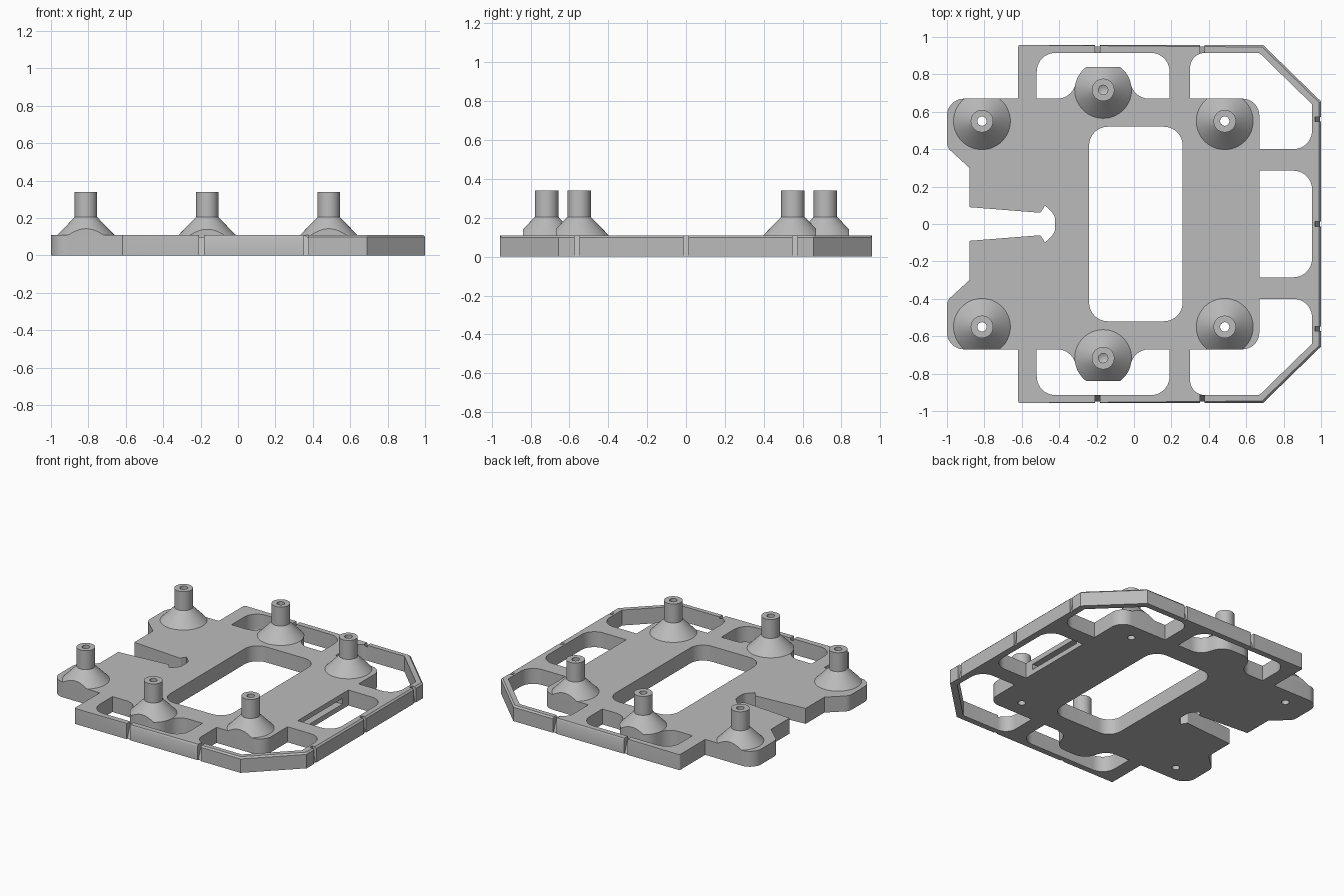
import bpy, bmesh, math
from mathutils import Vector

if "Cube" in bpy.data.objects:
    bpy.data.objects.remove(bpy.data.objects["Cube"], do_unlink=True)

THICK = 0.11

grey = bpy.data.materials.new("mid_grey")
grey.use_nodes = True
grey.diffuse_color = (0.5, 0.5, 0.5, 1)
grey.node_tree.nodes["Principled BSDF"].inputs["Base Color"].default_value = (0.5, 0.5, 0.5, 1)


def make_object(name, bm):
    bmesh.ops.recalc_face_normals(bm, faces=bm.faces)
    mesh = bpy.data.meshes.new(name)
    bm.to_mesh(mesh)
    bm.free()
    mesh.materials.append(grey)
    obj = bpy.data.objects.new(name, mesh)
    bpy.context.collection.objects.link(obj)
    return obj


def activate(obj):
    bpy.ops.object.select_all(action='DESELECT')
    obj.select_set(True)
    bpy.context.view_layer.objects.active = obj


def rounded(corners, steps=10):
    """Round each (x, y, radius) corner of a polygon with an arc."""
    out = []
    for i, (x, y, r) in enumerate(corners):
        p = Vector((x, y))
        if r == 0:
            out.append(p)
            continue
        a = (Vector(corners[i - 1][:2]) - p).normalized()
        b = (Vector(corners[(i + 1) % len(corners)][:2]) - p).normalized()
        half = a.angle(b) / 2
        centre = p + (a + b).normalized() * r / math.sin(half)
        start = p + a * r / math.tan(half) - centre
        end = p + b * r / math.tan(half) - centre
        sweep = start.angle(end)
        for k in range(steps + 1):
            t = k / steps
            out.append(centre + (start * math.sin((1 - t) * sweep)
                                 + end * math.sin(t * sweep)) / math.sin(sweep))
    return out


def prism(bm, points, z0, z1):
    low = [bm.verts.new((p[0], p[1], z0)) for p in points]
    high = [bm.verts.new((p[0], p[1], z1)) for p in points]
    bm.faces.new(low)
    bm.faces.new(high)
    for i in range(len(low)):
        bm.faces.new((low[i - 1], low[i], high[i], high[i - 1]))


def mirror_y(corners):
    return [(x, -y, r) for x, y, r in reversed(corners)]


def cut(target, cutter):
    mod = target.modifiers.new("cut", 'BOOLEAN')
    mod.operation = 'DIFFERENCE'
    mod.solver = 'EXACT'
    mod.object = cutter
    activate(target)
    bpy.ops.object.modifier_apply(modifier=mod.name)
    bpy.data.objects.remove(cutter, do_unlink=True)


# Base plate outline, with ears and a keyhole slot on one side
half = [(-0.422, 0.045, 0.06), (-0.475, 0.10, 0), (-0.5, 0.06, 0.012), (-0.88, 0.09, 0),
        (-0.88, 0.30, 0), (-1, 0.41, 0.06), (-1, 0.67, 0.09), (-0.62, 0.67, 0),
        (-0.62, 0.957, 0.012), (0.69, 0.957, 0), (1, 0.655, 0)]
bm = bmesh.new()
prism(bm, rounded(half + mirror_y(half)), 0, THICK)


def on_rim(v):
    return v.co.z > THICK / 2 and (abs(v.co.y) > 0.956 or v.co.x > 0.99)


# Chamfer along the top of the outer rim
bmesh.ops.bevel(bm, geom=[e for e in bm.edges if all(on_rim(v) for v in e.verts)],
                offset=0.011, segments=1, affect='EDGES')
plate = make_object("base_plate", bm)

# Windows through the plate
side_window = [(-0.52, 0.67, 0), (-0.52, 0.915, 0.1), (0.19, 0.915, 0.1), (0.19, 0.67, 0),
               (0.01, 0.67, 0.1), (-0.05, 0.84, 0.1), (-0.28, 0.84, 0.1), (-0.34, 0.67, 0.1)]
corner_window = [(0.30, 0.67, 0), (0.30, 0.915, 0.08), (0.67, 0.915, 0), (0.952, 0.64, 0),
                 (0.952, 0.40, 0.1), (0.67, 0.40, 0), (0.67, 0.67, 0.09)]
end_window = [(0.67, 0.285, 0), (0.952, 0.285, 0.1), (0.952, -0.285, 0.1), (0.67, -0.285, 0)]
centre_window = [(-0.24, 0.52, 0.1), (0.26, 0.52, 0.1), (0.26, -0.52, 0.1), (-0.24, -0.52, 0.1)]
bm = bmesh.new()
for shape in (side_window, mirror_y(side_window), corner_window, mirror_y(corner_window),
              end_window, centre_window):
    prism(bm, rounded(shape), -0.1, 0.3)
cut(plate, make_object("window_cutter", bm))


def notch(bm, origin, outward, top_depth):
    """Sloped groove in the rim, shallow below and deep above."""
    o, n = Vector((*origin, 0)), Vector((*outward, 0))
    side = Vector((-n.y, n.x, 0)) * 0.013
    rings = []
    for s in (-1, 1):
        rings.append([bm.verts.new(o + side * s + n * d + Vector((0, 0, z)))
                      for d, z in ((0.05, -0.01), (-0.004, -0.01),
                                   (-top_depth, 0.12), (0.05, 0.12))])
    a, b = rings
    bm.faces.new(a)
    bm.faces.new(b)
    for i in range(4):
        bm.faces.new((a[i - 1], a[i], b[i], b[i - 1]))


# Rim notches, bolt holes and the slot in the inner end wall
corner_posts = [(x, y) for x in (-0.813, 0.485) for y in (-0.55, 0.55)]
middle_posts = [(-0.165, y) for y in (-0.717, 0.717)]
bm = bmesh.new()
for x in (-0.195, 0.365):
    for s in (-1, 1):
        notch(bm, (x, s * 0.957), (0, s), 0.05)
for y in (-0.56, 0, 0.56):
    notch(bm, (1, y), (1, 0), 0.036)
for x, y in corner_posts:
    ring = [(x + 0.025 * math.cos(a * math.tau / 32), y + 0.025 * math.sin(a * math.tau / 32))
            for a in range(32)]
    prism(bm, ring, -0.1, 0.3)
prism(bm, [(0.60, -0.22), (0.70, -0.22), (0.70, 0.22), (0.60, 0.22)], 0.035, 0.075)
cut(plate, make_object("detail_cutter", bm))


def post(name, x, y, limit, through):
    """Flared stand-off, trimmed flush with the plate edge."""
    profile = [(0.152, THICK), (0.06, 0.205), (0.06, 0.34), (0.025, 0.34)]
    profile += [(0.025, THICK)] if through else [(0.025, 0.25), (0, 0.235)]
    bm = bmesh.new()
    verts = [bm.verts.new((r, 0, z)) for r, z in profile]
    edges = [bm.edges.new(pair) for pair in zip(verts, verts[1:])]
    bmesh.ops.spin(bm, geom=verts + edges, cent=(0, 0, 0), axis=(0, 0, 1),
                   angle=math.tau, steps=64, use_merge=True)
    bmesh.ops.remove_doubles(bm, verts=bm.verts, dist=0.0001)
    bmesh.ops.translate(bm, verts=bm.verts, vec=(x, y, 0))
    sign = math.copysign(1, y)
    cutting = bmesh.ops.bisect_plane(bm, geom=bm.verts[:] + bm.edges[:] + bm.faces[:],
                                     plane_co=(0, sign * limit, 0), plane_no=(0, sign, 0),
                                     clear_outer=True)
    rim = [e for e in cutting["geom_cut"] if isinstance(e, bmesh.types.BMEdge)]
    points = sorted({v for e in rim for v in e.verts}, key=lambda v: v.co.x)
    if len(points) > 2:
        bm.faces.new(points)
    return make_object(name, bm)


parts = [plate]
for i, (x, y) in enumerate(corner_posts):
    parts.append(post(f"corner_post_{i + 1}", x, y, 0.67, True))
for i, (x, y) in enumerate(middle_posts):
    parts.append(post(f"middle_post_{i + 1}", x, y, 0.84, False))

for part in parts:
    activate(part)
    bpy.ops.object.shade_smooth_by_angle(angle=math.radians(30))
